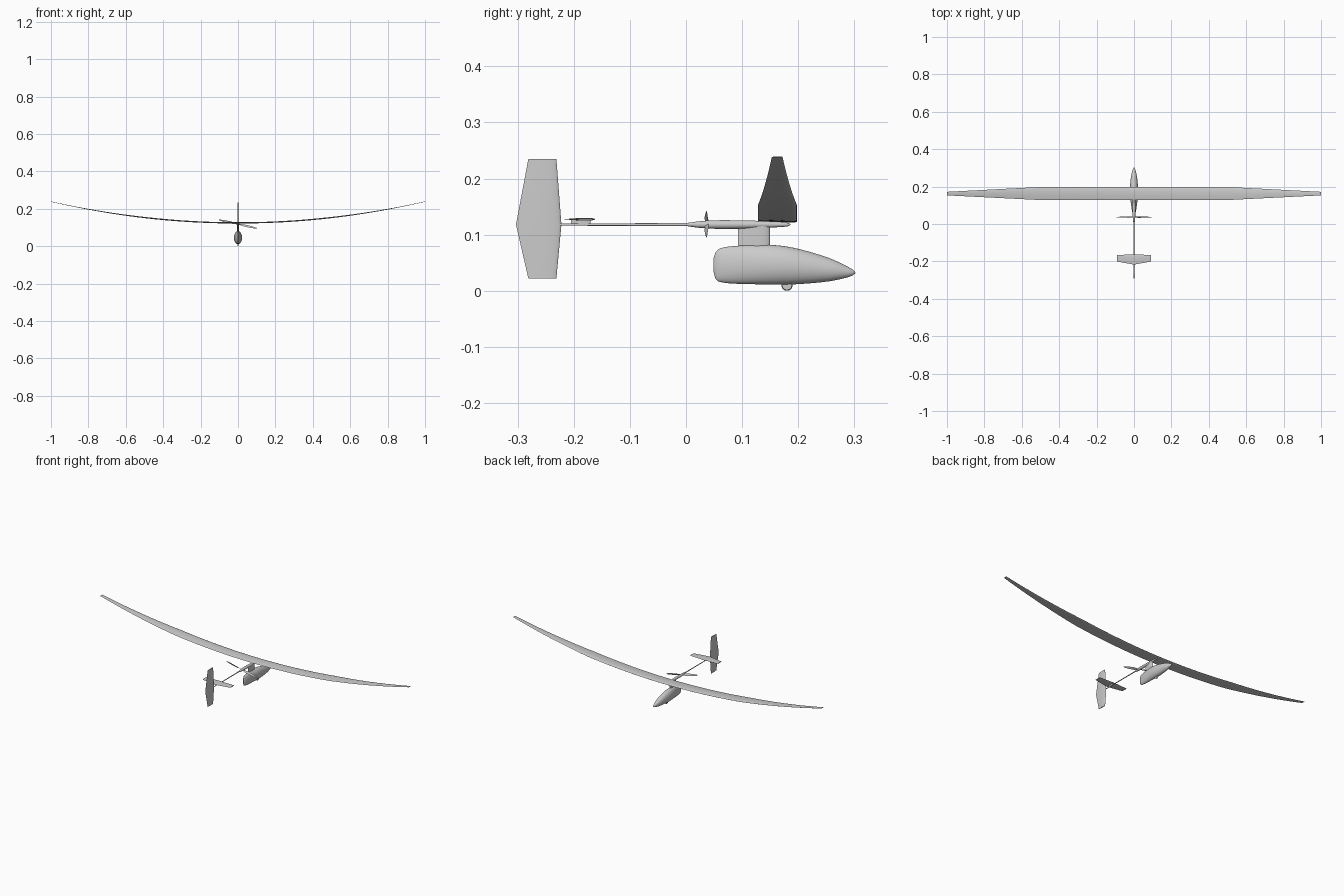
import bpy, bmesh
from math import sin, cos, pi, sqrt, radians, atan2
from mathutils import Matrix, Vector

if "Cube" in bpy.data.objects:
    bpy.data.objects.remove(bpy.data.objects["Cube"])


def finish(name, bm, angle=40):
    bmesh.ops.remove_doubles(bm, verts=bm.verts, dist=1e-6)
    bmesh.ops.recalc_face_normals(bm, faces=bm.faces)
    me = bpy.data.meshes.new(name)
    bm.to_mesh(me)
    bm.free()
    ob = bpy.data.objects.new(name, me)
    bpy.context.collection.objects.link(ob)
    bpy.context.view_layer.objects.active = ob
    ob.select_set(True)
    bpy.ops.object.shade_smooth_by_angle(angle=radians(angle))
    ob.select_set(False)
    return ob


def add_loft(bm, rings):
    """Skin closed rings of equal size and cap both ends."""
    rows = [[bm.verts.new(p) for p in r] for r in rings]
    n = len(rows[0])
    for a, b in zip(rows, rows[1:]):
        for i in range(n):
            j = (i + 1) % n
            bm.faces.new((a[i], a[j], b[j], b[i]))
    bm.faces.new(rows[0])
    bm.faces.new(rows[-1])


def loft(name, rings, angle=40):
    bm = bmesh.new()
    add_loft(bm, rings)
    return finish(name, bm, angle)


def airfoil(front, back, thick, camber=0.0, n=12):
    """Closed section as (y, height) pairs, leading edge at front."""
    chord, pts = front - back, []
    for k in range(2 * n):
        c = (1 + cos(pi * k / n)) / 2
        t = 5 * thick * (0.2969 * sqrt(c) - 0.126 * c - 0.3516 * c**2 + 0.2843 * c**3 - 0.1015 * c**4)
        s = 1 if k <= n else -1
        pts.append((front - c * chord, chord * (s * t + 4 * camber * c * (1 - c))))
    return pts


def lathe(name, profile, z, seg=24):
    rings = [[(r * cos(2 * pi * k / seg), y, z + r * sin(2 * pi * k / seg)) for k in range(seg)]
             for y, r in profile]
    return loft(name, rings)


def interp(table, y):
    """Smooth (Catmull-Rom style) interpolation of table rows keyed on the first column."""
    for i in range(len(table) - 1):
        if y <= table[i + 1][0]:
            break
    a, b = table[i], table[i + 1]
    p, q = table[max(i - 1, 0)], table[min(i + 2, len(table) - 1)]
    h = b[0] - a[0]
    t = (y - a[0]) / h
    out = []
    for c in range(1, len(a)):
        m0 = (b[c] - p[c]) / (b[0] - p[0]) * h
        m1 = (q[c] - a[c]) / (q[0] - a[0]) * h
        out.append((2*t**3 - 3*t*t + 1) * a[c] + (t**3 - 2*t*t + t) * m0
                   + (3*t*t - 2*t**3) * b[c] + (t**3 - t*t) * m1)
    return out


# Main wing: constant chord in the middle, tapered tips, bowed upwards
rings = []
for i in range(-40, 41):
    x = i / 40
    f = max(0, (abs(x) - 0.5) / 0.5)
    le, te = 0.198 - 0.026 * f, 0.128 + 0.025 * f
    slope = atan2(0.228 * x, 1)
    rings.append([(x - h * sin(slope) * (1 - abs(x)), y, 0.1235 + 0.115 * x * x + h * cos(slope))
                  for y, h in airfoil(le, te, 0.09, 0.025)])
loft("main_wing", rings)

# Pod: y, bottom, top, half width
pod = [(0.049, 0.034, 0.058, 0.002), (0.053, 0.021, 0.069, 0.005), (0.062, 0.0155, 0.076, 0.009),
       (0.090, 0.0125, 0.080, 0.014), (0.131, 0.0115, 0.082, 0.019), (0.167, 0.011, 0.0805, 0.022),
       (0.203, 0.012, 0.074, 0.021), (0.256, 0.017, 0.058, 0.0155), (0.288, 0.024, 0.043, 0.008),
       (0.298, 0.028, 0.037, 0.004), (0.302, 0.0315, 0.0325, 0.0005)]
rings = []
for a, b in zip(pod, pod[1:]):
    for s in range(4):
        y = a[0] + (b[0] - a[0]) * s / 4
        lo, hi, w = interp(pod, y)
        rings.append([(w * cos(pi * k / 16), y, (lo + hi) / 2 + (hi - lo) / 2 * sin(pi * k / 16))
                      for k in range(32)])
y, lo, hi, w = pod[-1]
rings.append([(w * cos(pi * k / 16), y, (lo + hi) / 2 + (hi - lo) / 2 * sin(pi * k / 16))
              for k in range(32)])
loft("fuselage_pod", rings, 60)

# Pylon between pod and boom
loft("pylon", [[(h, y, z) for y, h in airfoil(0.150, 0.093, 0.2)] for z in (0.068, 0.118)])

# Motor nacelle and tail boom
lathe("nacelle", [(0.0, 0.0025), (0.02, 0.0055), (0.04, 0.0072), (0.065, 0.0078), (0.10, 0.0075),
                  (0.13, 0.0066), (0.155, 0.0052), (0.175, 0.004), (0.182, 0.003), (0.186, 0.001)], 0.118)
lathe("tail_boom", [(0.03, 0.0028), (-0.1, 0.0023), (-0.225, 0.002)], 0.118, 16)

# Horizontal tail and its mount
rings = []
for x in (-0.09, -0.085, -0.04, 0, 0.04, 0.085, 0.09):
    f = abs(x) / 0.09
    rings.append([(x, y, 0.1275 + h) for y, h in airfoil(-0.162 - 0.004 * f, -0.217 + 0.016 * f, 0.09)])
loft("horizontal_tail", rings)
loft("tail_mount", [[(h, y, z) for y, h in airfoil(-0.17, -0.205, 0.12)] for z in (0.118, 0.127)])

# Vertical tail, widest at the boom
loft("vertical_tail", [[(h, y, z) for y, h in airfoil(le, te, 0.095)] for z, le, te in
                       ((0.022, -0.231, -0.281), (0.118, -0.222, -0.303), (0.235, -0.231, -0.281))])

# Two twisted propeller blades
bm = bmesh.new()
tilt = Matrix.Rotation(radians(12.5), 4, 'Y')
blade = [(0.0, 0.006, 60), (0.012, 0.008, 52), (0.03, 0.013, 38), (0.05, 0.013, 28),
         (0.075, 0.0105, 20), (0.095, 0.007, 16), (0.104, 0.003, 14)]
for side in (0, pi):
    m = Matrix.Translation((0, 0.037, 0.1185)) @ tilt @ Matrix.Rotation(side, 4, 'Y')
    rings = []
    for r, c, twist in blade:
        rot = m @ Matrix.Rotation(radians(90 - twist), 4, 'X')
        rings.append([rot @ Vector((r, y, h)) for y, h in airfoil(c / 2, -c / 2, 0.12, 0.02, 8)])
    add_loft(bm, rings)
finish("propeller", bm)

# Landing wheel half sunk in the pod belly
bm = bmesh.new()
prof = [(-0.003, 0.0085), (-0.0015, 0.0097), (0, 0.01), (0.0015, 0.0097), (0.003, 0.0085)]
add_loft(bm, [[(x, 0.18 + r * cos(pi * k / 16), 0.01 + r * sin(pi * k / 16)) for k in range(32)]
              for x, r in prof])
finish("wheel", bm)
